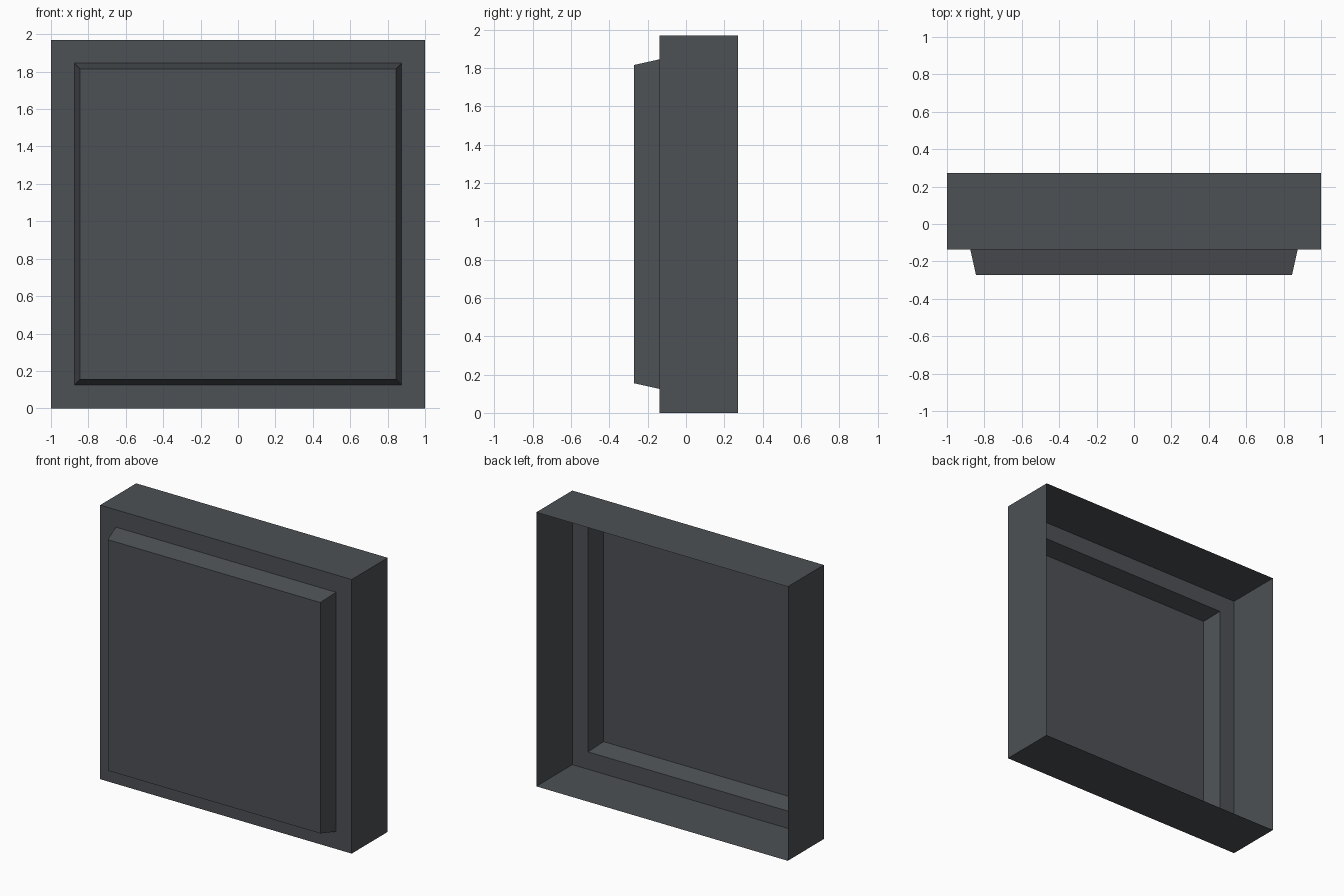
import bpy, bmesh

if "Cube" in bpy.data.objects:
    bpy.data.objects.remove(bpy.data.objects["Cube"])

# Single dark grey colour
grey = bpy.data.materials.new("dark grey")
grey.diffuse_color = (0.075, 0.082, 0.09, 1)
grey.use_nodes = True
grey.node_tree.nodes["Principled BSDF"].inputs["Base Color"].default_value = grey.diffuse_color

H = 1.97
# Rectangular rings from open back to raised front: half width, margin in z, y
rings = [(1.0, 0.0, 0.272), (1.0, 0.0, -0.137), (0.875, 0.125, -0.137), (0.845, 0.155, -0.272)]


def shell(name, sections, cap):
    """Thin shell lofted through rectangular rings, optionally closed at the last."""
    bm = bmesh.new()
    loops = [[bm.verts.new((x, y, z)) for x, z in
              ((-w, m), (w, m), (w, H - m), (-w, H - m))] for w, m, y in sections]
    for a, b in zip(loops, loops[1:]):
        for i in range(4):
            j = (i + 1) % 4
            bm.faces.new((a[i], b[i], b[j], a[j]))
    if cap:
        bm.faces.new(loops[-1])
    bm.normal_update()
    mesh = bpy.data.meshes.new(name)
    bm.to_mesh(mesh)
    bm.free()
    mesh.materials.append(grey)
    ob = bpy.data.objects.new(name, mesh)
    bpy.context.collection.objects.link(ob)
    return ob


# Outer box walls with the flat front border, open at the back
shell("box_frame", rings[:3], False)
# Raised front panel with sloped edges
shell("raised_panel", rings[2:], True)
